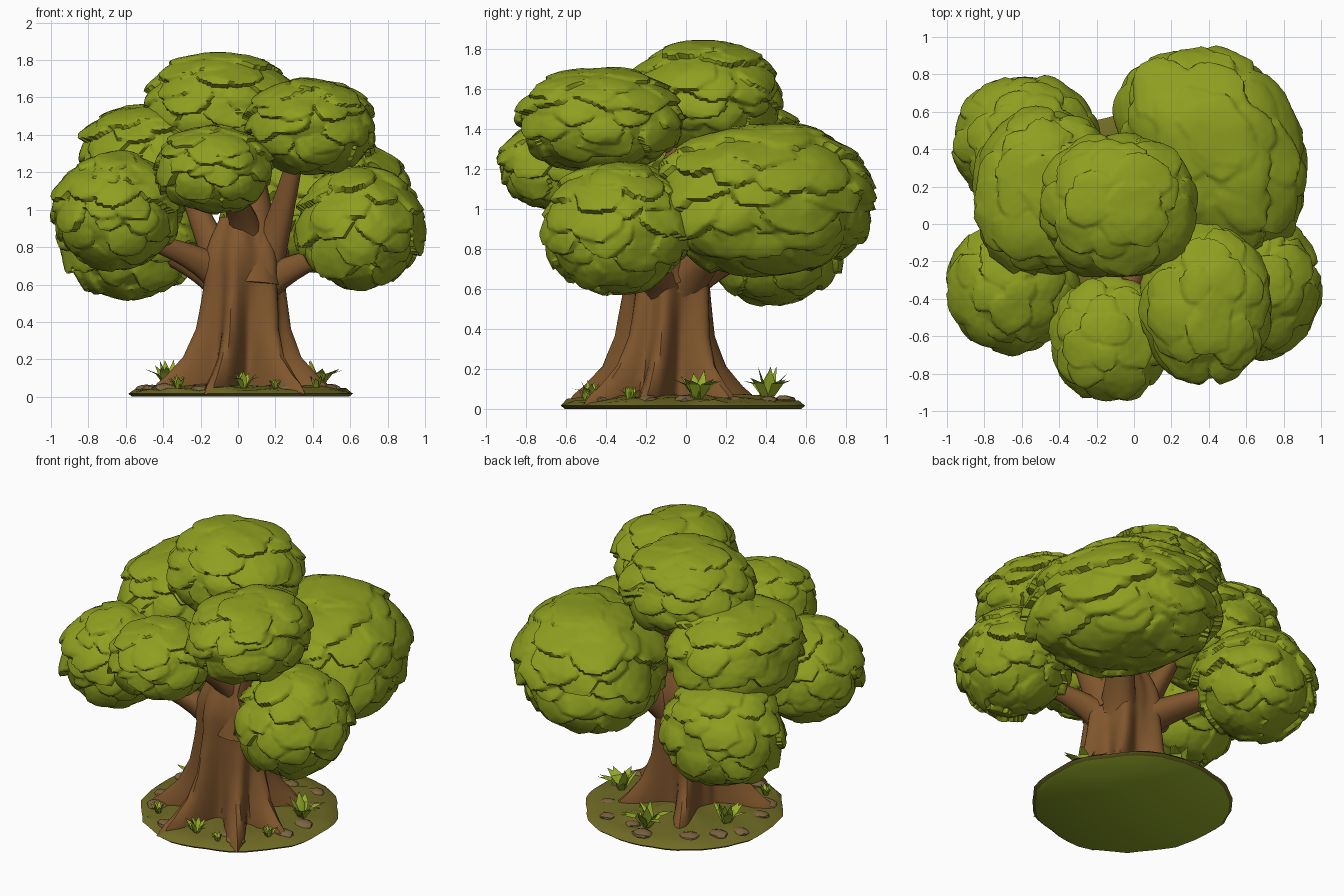
import bpy, bmesh, math, random
from mathutils import Vector, noise
from mathutils.bvhtree import BVHTree

if "Cube" in bpy.data.objects:
    bpy.data.objects.remove(bpy.data.objects["Cube"])

random.seed(7)


def material(name, rgb):
    m = bpy.data.materials.new(name)
    m.diffuse_color = (*rgb, 1)
    m.use_nodes = True
    m.node_tree.nodes["Principled BSDF"].inputs["Base Color"].default_value = m.diffuse_color
    return m


LEAF = material("leaf green", (0.27, 0.345, 0.014))
BARK = material("bark brown", (0.215, 0.093, 0.026))
SOIL = material("mossy soil", (0.16, 0.145, 0.018))
MOSS = material("underside moss", (0.29, 0.40, 0.022))
STONE = material("brown stone", (0.20, 0.125, 0.05))
GRASS = material("grass green", (0.32, 0.44, 0.025))


def finish(bm, name, mats, angle=40):
    me = bpy.data.meshes.new(name)
    bmesh.ops.recalc_face_normals(bm, faces=bm.faces)
    bm.to_mesh(me)
    bm.free()
    for m in mats:
        me.materials.append(m)
    ob = bpy.data.objects.new(name, me)
    bpy.context.collection.objects.link(ob)
    bpy.ops.object.select_all(action='DESELECT')
    ob.select_set(True)
    bpy.context.view_layer.objects.active = ob
    bpy.ops.object.shade_smooth_by_angle(angle=math.radians(angle))
    return ob


def skin(bm, rings):
    """Join rings of points into a closed tube."""
    vs = [[bm.verts.new(p) for p in r] for r in rings]
    n = len(vs[0])
    for a, b in zip(vs, vs[1:]):
        for i in range(n):
            j = (i + 1) % n
            bm.faces.new((a[i], a[j], b[j], b[i]))
    bm.faces.new(vs[0][::-1])
    bm.faces.new(vs[-1])


def lerp_table(table, z):
    for (z0, a), (z1, b) in zip(table, table[1:]):
        if z <= z1:
            return a + (b - a) * (z - z0) / (z1 - z0)
    return table[-1][1]


# Leaf clumps: overlapping leaf pads on a sphere, wrapped by one skin and stretched
def clump(name, centre, radii, pads=60, power=2.0, shear=0):
    tmp = bmesh.new()
    off = Vector(centre) * 5
    bmesh.ops.create_icosphere(tmp, subdivisions=4, radius=.94)
    for i in range(pads):
        z = 1 - 2 * (i + 0.5) / pads
        s = math.sqrt(1 - z * z)
        t = i * 2.39996
        d = Vector((s * math.cos(t), s * math.sin(t), z))
        d = (d + Vector([random.uniform(-.16, .16) for _ in range(3)])).normalized()
        side = Vector((-d.y, d.x, 0)).normalized()
        up = d.cross(side)
        axis = (d + up * .28 * math.hypot(d.x, d.y)).normalized()
        up = axis.cross(side)
        size = random.uniform(.26, .40)
        mid = d * random.uniform(.89, .925)
        for v in bmesh.ops.create_icosphere(tmp, subdivisions=2, radius=1)["verts"]:
            k = size * random.uniform(.84, 1.12)
            v.co = mid + side * v.co.x * k + up * v.co.y * k + axis * v.co.z * .085
    tree = BVHTree.FromBMesh(tmp)
    tmp.free()
    bm = bmesh.new()
    bmesh.ops.create_icosphere(bm, subdivisions=6, radius=1)
    for v in bm.verts:
        d = v.co.normalized()
        length = tree.ray_cast(d * 2, -d)[0].length
        length *= 1 + .05 * noise.noise(d * 2 + off)
        length /= sum(abs(c) ** power for c in d) ** (1 / power)
        p = Vector(a * k * length for a, k in zip(d, radii))
        p.x += shear * p.y
        v.co = p + Vector(centre)
    finish(bm, name, [LEAF], 50)


clump("front_left_leaves", (-0.65, -0.33, 1.00), (.345, .35, .32))
clump("back_left_leaves", (-0.58, 0.44, 0.86), (.38, .36, .34))
clump("upper_left_leaves", (-0.48, 0.17, 1.27), (.37, .43, .30), 65, 2.3)
clump("top_leaves", (-0.09, 0.10, 1.56), (.41, .38, .285), 65, 2.1)
clump("front_leaves", (-0.13, -0.61, 1.22), (.31, .32, .235), 60, 2.1)
clump("upper_right_leaves", (0.39, -0.43, 1.45), (.345, .41, .26), 60, 2.1)
clump("right_leaves", (0.65, -0.34, 0.91), (.34, .37, .335))
clump("back_right_leaves", (0.42, 0.40, 1.05), (.47, .52, .375), 85, 2.3, -.22)

# Trunk: lofted rings whose lobes flare out into roots at the ground
ROOTS = [(200, .35), (250, .39), (308, .37), (345, .35), (45, .31), (115, .34)]
CORE = [(0, .17), (.2, .165), (.4, .165), (.6, .17), (.7, .18), (.8, .17), (.95, .10)]
FLARE = [(0, 1), (.05, .92), (.1, .74), (.2, .48), (.35, .29), (.6, .16), (.95, .08)]


def trunk_ring(z, n=84):
    ring = []
    cx, cy = 0.02, -0.09 + 0.02 * z
    for i in range(n):
        t = 2 * math.pi * i / n
        r = lerp_table(CORE, z)
        for deg, size in ROOTS:
            wob = math.radians(deg) + 0.25 * z
            d = (t - wob + math.pi) % (2 * math.pi) - math.pi
            r += size * lerp_table(FLARE, z) * math.exp(-(d / (.21 + .2 * z)) ** 2)
        r *= 1 + 0.02 * math.sin(11 * t + 5 * z)
        ring.append((cx + r * math.cos(t), cy + r * math.sin(t), z + .012))
    return ring


bm = bmesh.new()
skin(bm, [trunk_ring(z) for z in
          (0, .03, .06, .1, .15, .2, .27, .35, .43, .52, .61, .7, .77, .84, .9, .95)])
finish(bm, "trunk_with_roots", [BARK])


# Branches: tapered bent tubes reaching into each leaf clump
def branch(name, pts, r0, r1, n=14, steps=8):
    a, b, c = map(Vector, pts)
    bm = bmesh.new()
    rings = []
    for k in range(steps + 1):
        t = k / steps
        p = a * (1 - t) ** 2 + b * 2 * t * (1 - t) + c * t * t
        tan = ((b - a) * (1 - t) + (c - b) * t).normalized()
        u = tan.cross(Vector((0.3, 1, 0.1))).normalized()
        w = tan.cross(u)
        r = r0 + (r1 - r0) * t ** .7
        rings.append([p + (u * math.cos(x) + w * math.sin(x)) * r * (1 + .07 * math.sin(3 * x))
                      for x in (2 * math.pi * i / n for i in range(n))])
    skin(bm, rings)
    finish(bm, name, [BARK])


branch("front_left_branch", [(-.05, -.1, .62), (-.22, -.15, .78), (-.6, -.3, .86)], .12, .03)
branch("back_left_branch", [(-.05, -.03, .6), (-.2, .12, .72), (-.5, .4, .82)], .12, .05)
branch("upper_left_branch", [(-.06, -.05, .66), (-.18, .0, .9), (-.3, .1, 1.2)], .11, .04)
branch("centre_branch", [(.07, -.12, .6), (.10, -.08, 1.0), (-.02, .05, 1.45)], .17, .09)
branch("front_branch", [(.06, -.1, .82), (.04, -.2, 1.0), (-.1, -.5, 1.18)], .10, .05)
branch("upper_right_branch", [(.13, -.1, .65), (.22, -.15, .9), (.32, -.3, 1.32)], .12, .04)
branch("right_branch", [(.1, -.1, .56), (.24, -.15, .7), (.6, -.3, .80)], .12, .035)
branch("back_right_branch", [(.08, -.04, .6), (.18, .08, .78), (.35, .35, .98)], .13, .06)

# Ground: low irregular mound, mossy underneath
bm = bmesh.new()
rings = []
for r, z in ((.585, 0), (.605, .016), (.575, .036), (.5, .048), (.42, .056), (.3, .065), (.02, .07)):
    ring = []
    for i in range(48):
        t = 2 * math.pi * i / 48
        d = Vector((math.cos(t), math.sin(t), 0))
        k = r * (1 + .05 * noise.noise(d * 2.5) + .03 * noise.noise(d * 8))
        bump = .022 * noise.noise(d * k * 8 + Vector((0, 0, 3)))
        ring.append((.01 + k * d.x, -.01 + k * d.y, z + (bump if z > .03 else 0)))
    rings.append(ring)
skin(bm, rings)
for f in bm.faces:
    f.material_index = 1 if f.calc_center_median().z < .004 else 0
finish(bm, "ground_mound", [SOIL, MOSS])

# Stones: flattened chunky lumps scattered around the rim
bm = bmesh.new()
for i in range(15):
    t = i * 2 * math.pi / 15 + random.uniform(-.15, .15)
    d = random.uniform(.43, .52)
    size = random.uniform(.05, .085)
    for v in bmesh.ops.create_icosphere(bm, subdivisions=2, radius=1)["verts"]:
        k = size * random.uniform(.88, 1.08)
        v.co = Vector((v.co.x * k + d * math.cos(t), v.co.y * k * .8 + d * math.sin(t),
                       max(.01, v.co.z * k * .38 + .042)))
finish(bm, "stones", [STONE], 30)

# Grass: tufts of broad folded pointed blades
bm = bmesh.new()
TUFTS = [(.43, .06, .17), (0, .41, .18), (-.37, .10, .17),
         (.03, -.48, .11), (.42, -.28, .08), (-.32, -.38, .08), (.2, -.5, .06)]
for x, y, h in TUFTS:
    for i in range(10):
        t = i * 2.4 + random.uniform(-.3, .3)
        out = Vector((math.cos(t), math.sin(t), 0))
        side = Vector((-out.y, out.x, 0)) * h * .17
        up = Vector((0, 0, 1))
        lean = random.uniform(.2, .9)
        base = Vector((x, y, .045)) + out * .01
        mid = base + out * h * lean * .45 + up * h * .45
        tip = base + out * h * lean + up * h * (1.05 - lean * .6)
        l0, r0, l1, r1, c1, tp = [bm.verts.new(p) for p in (
            base - side * .6, base + side * .6, mid - side, mid + side, mid - out * h * .06, tip)]
        for f in ((l0, r0, c1), (l0, c1, l1), (r0, r1, c1), (l1, c1, tp), (c1, r1, tp),
                  (l0, l1, r1, r0), (l1, tp, r1)):
            bm.faces.new(f)
finish(bm, "grass_tufts", [GRASS], 30)
